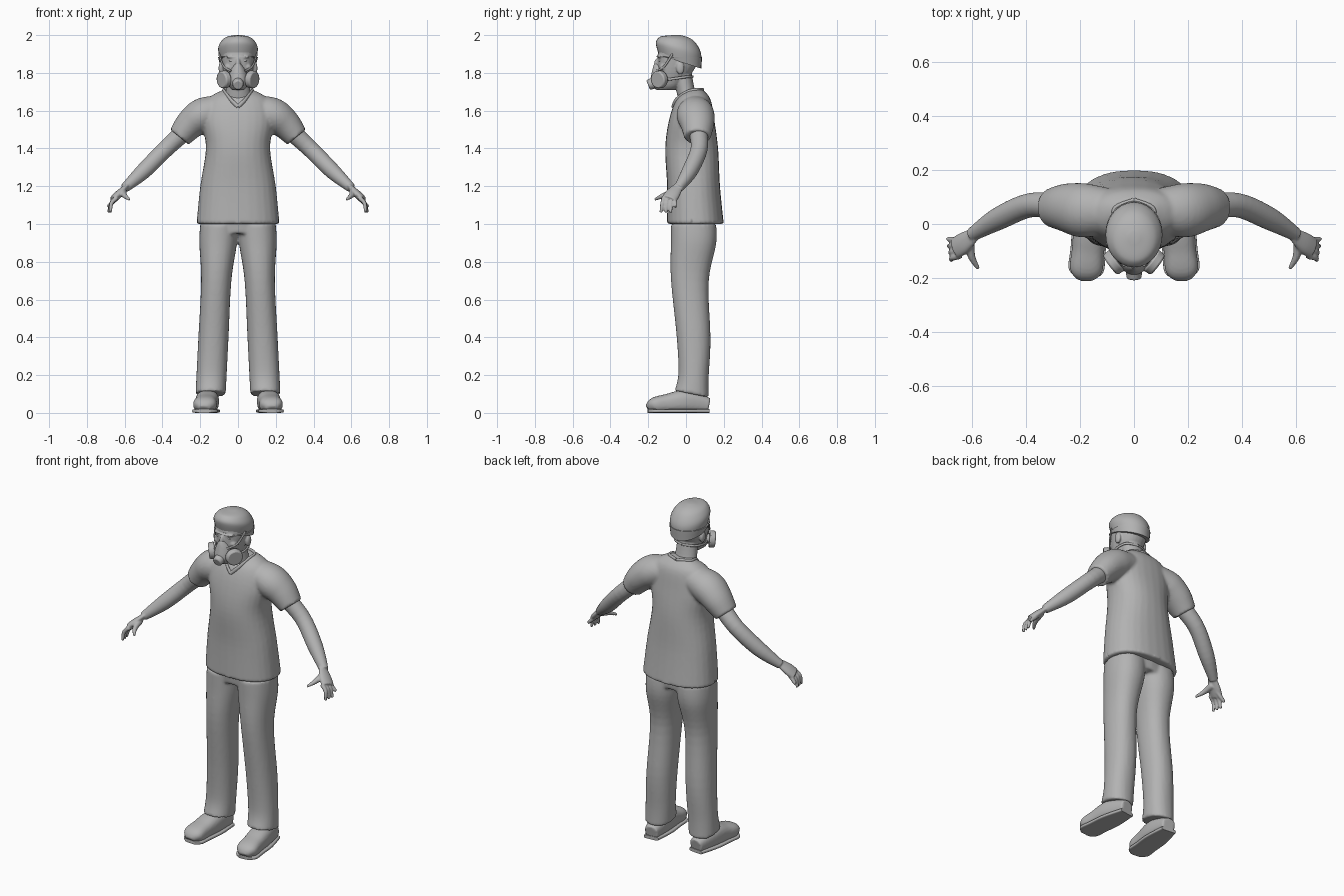
import bpy, bmesh, math
from mathutils import Vector, Matrix

if "Cube" in bpy.data.objects:
    bpy.data.objects.remove(bpy.data.objects["Cube"])

GREY = (.45, .45, .45, 1)
mat = bpy.data.materials.new("plain_grey")
mat.use_nodes = True
mat.diffuse_color = GREY
mat.node_tree.nodes["Principled BSDF"].inputs["Base Color"].default_value = GREY

ACROSS, ALONG, UP = Vector((1, 0, 0)), Vector((0, 1, 0)), Vector((0, 0, 1))
SIDES = {"left": 1, "right": -1}


def smooth_rings(rings, steps=5):
    """Pass a smooth curve through the control rings."""
    result, last = [], len(rings) - 1
    for i in range(last):
        before, start, end, after = (rings[min(max(k, 0), last)] for k in range(i - 1, i + 3))
        for step in range(steps):
            t = step / steps
            ring = []
            for a, b, c, d in zip(before, start, end, after):
                leave, arrive = (c - a) / 2, (d - b) / 2
                bend = 3 * (c - b) - 2 * leave - arrive
                twist = leave + arrive - 2 * (c - b)
                ring.append(b + t * (leave + t * (bend + t * twist)))
            result.append(ring)
    return result + [rings[-1]]


def signed_power(value, power):
    return math.copysign(abs(value) ** (2 / power), value)


def loft(bm, rings, side=1, ref=None, power=2, tilt=0, segments=28):
    """Skin rings (x, y, z, radius, radius): level, or square to the path when ref is given."""
    rings = smooth_rings(rings)
    last, loops = len(rings) - 1, []
    for i, (x, y, z, wide, deep) in enumerate(rings):
        u, v = ACROSS, ALONG
        if ref:
            path = Vector(rings[min(i + 1, last)][:3]) - Vector(rings[max(i - 1, 0)][:3])
            path.normalize()
            u = (ref - path * path.dot(ref)).normalized()
            v = path.cross(u)
        loop = []
        for k in range(segments):
            angle = math.tau * k / segments
            p = Vector((x, y, z))
            p += u * wide * signed_power(math.cos(angle), power)
            p += v * deep * signed_power(math.sin(angle), power)
            p.z += tilt * (p.y - y) * (1 - i / last)
            p.x *= side
            loop.append(bm.verts.new(p))
        loops.append(loop)
    for lower, upper in zip(loops, loops[1:]):
        for k in range(segments):
            bm.faces.new((lower[k], lower[k - 1], upper[k - 1], upper[k]))
    bm.faces.new(loops[0])
    bm.faces.new(loops[-1])


def column(bm, *rings, x_at=lambda z: 0, **options):
    """Upright form from rings (z, y, half width, half depth)."""
    loft(bm, [(x_at(z), y, z, wide, deep) for z, y, wide, deep in rings], **options)


def limb(bm, side, *rings, flat=1, ref=ALONG):
    """Tapering tube from rings (x, y, z, radius)."""
    loft(bm, [(x, y, z, r, r * flat) for x, y, z, r in rings], side, ref)


def strand(bm, radius, *points):
    """Even cord, made on both sides."""
    for side in SIDES.values():
        limb(bm, side, *[(*p, radius) for p in points], ref=UP, flat=.7)


def ball(bm, pos, radii):
    bmesh.ops.create_uvsphere(bm, u_segments=20, v_segments=12, radius=1,
                              matrix=Matrix.Translation(pos) @ Matrix.Diagonal((*radii, 1)))


def drum(bm, pos, axis, radius, depth, taper=1):
    turn = Vector(axis).to_track_quat('Z', 'Y').to_matrix().to_4x4()
    bmesh.ops.create_cone(bm, cap_ends=True, segments=28, radius1=radius, radius2=radius * taper,
                          depth=depth, matrix=Matrix.Translation(pos) @ turn)


def finish(bm, name, voxel=0, bevel=0):
    """Turn the mesh into an object, fusing or bevelling it when asked."""
    bmesh.ops.recalc_face_normals(bm, faces=bm.faces)
    mesh = bpy.data.meshes.new(name)
    bm.to_mesh(mesh)
    bm.free()
    mesh.materials.append(mat)
    mesh.shade_smooth()
    mesh.set_sharp_from_angle(angle=math.radians(45))
    ob = bpy.data.objects.new(name, mesh)
    bpy.context.scene.collection.objects.link(ob)
    if voxel:
        fuse = ob.modifiers.new("fuse", 'REMESH')
        fuse.mode, fuse.voxel_size, fuse.use_smooth_shade = 'VOXEL', voxel, True
        soften = ob.modifiers.new("soften", 'SMOOTH')
        soften.factor, soften.iterations = .5, 3
    if bevel:
        edge = ob.modifiers.new("bevel", 'BEVEL')
        edge.width, edge.segments = bevel, 2
    return ob


# Shirt: torso and short sleeves fused together
bm = bmesh.new()
column(bm, (1, .05, .22, .15), (1.2, .04, .2, .14), (1.4, .03, .17, .14), (1.55, .03, .19, .12),
       (1.66, .04, .16, .09), (1.71, .05, .08, .04), power=2.3)
for side in SIDES.values():
    limb(bm, side, (.08, .05, 1.61, .08), (.18, .05, 1.58, .1), (.25, .06, 1.53, .09),
         (.31, .06, 1.46, .07), flat=.9)
shirt = finish(bm, "shirt", voxel=.009)

# Hem slits at the sides of the shirt
for label, side in SIDES.items():
    bm = bmesh.new()
    drum(bm, (side * .22, .03, 1), UP, .02, .1, taper=.05)
    cutter = finish(bm, label + "_slit_cutter")
    cutter.hide_render = cutter.hide_viewport = True
    slit = shirt.modifiers.new("slit", 'BOOLEAN')
    slit.operation, slit.object = 'DIFFERENCE', cutter

# V-neck collar band
bm = bmesh.new()
strand(bm, .01, (0, -.07, 1.62), (.04, -.05, 1.66), (.07, .01, 1.7), (.07, .06, 1.71), (0, .09, 1.71))
finish(bm, "collar")

# Trousers: hips and two legs
bm = bmesh.new()
column(bm, (.95, .04, .17, .11), (1.05, .04, .2, .12))
for side in SIDES.values():
    column(bm, (.1, .03, .08, .09), (.2, .04, .08, .08), (.4, .04, .08, .09), (.7, .02, .08, .1),
           (.9, .04, .1, .12), (1, .04, .1, .12),
           x_at=lambda z: .15 - z / 20, side=side, tilt=-.2, power=2.2)
finish(bm, "trousers", voxel=.009)

# Shoes with flat soles, toes turned out: stations (y, half width, half height)
foot = [(.12, .04, .04), (0, .06, .06), (-.1, .06, .05), (-.17, .06, .04), (-.2, .03, .02)]
for label, side in SIDES.items():
    bm = bmesh.new()
    loft(bm, [(.16 - y / 10, y, high, wide, high) for y, wide, high in foot], side, ACROSS, power=2.5)
    finish(bm, label + "_shoe", voxel=.007)
    bm = bmesh.new()
    loft(bm, [(.16 - y / 10, y, .01, wide + .005, .01) for y, wide, high in foot], side, ACROSS, power=5)
    finish(bm, label + "_sole")

# Bare arms with palm, spread fingers and thumb
for label, side in SIDES.items():
    bm = bmesh.new()
    limb(bm, side, (.26, .06, 1.51, .05), (.38, .07, 1.4, .045), (.5, .02, 1.28, .042),
         (.6, -.04, 1.19, .025))
    limb(bm, side, (.59, -.04, 1.2, .026), (.63, -.07, 1.16, .04), (.66, -.09, 1.13, .04), flat=.5)
    for k in range(4):
        base, tip = -.06 - k * .019, -.055 - k * .026
        limb(bm, side, (.64, base, 1.14, .012), (.67, (base + tip) / 2, 1.11, .011),
             (.69 - k * .005, tip, 1.06 if k else 1.09, .008))
    limb(bm, side, (.61, -.06, 1.17, .02), (.6, -.12, 1.15, .014), (.575, -.165, 1.13, .007), ref=ACROSS)
    finish(bm, label + "_arm", voxel=.005)

# Head, neck, nose, ears, brows and cheeks
bm = bmesh.new()
column(bm, (1.6, .03, .08, .06), (1.7, 0, .065, .05), (1.8, -.02, .06, .05))
column(bm, (1.71, -.09, .03, .03), (1.74, -.08, .055, .06), (1.83, -.05, .083, .1),
       (1.92, -.04, .09, .105), (1.97, -.04, .06, .07), power=2.2)
ball(bm, (0, -.15, 1.84), (.014, .02, .04))
for side in SIDES.values():
    ball(bm, (side * .09, -.03, 1.825), (.013, .022, .034))
    ball(bm, (side * .036, -.136, 1.885), (.026, .014, .008))
    ball(bm, (side * .048, -.118, 1.83), (.024, .022, .02))
finish(bm, "head", voxel=.005)

# Eyes
bm = bmesh.new()
for side in SIDES.values():
    ball(bm, (side * .033, -.136, 1.865), (.014, .009, .007))
finish(bm, "eyes")

# Cloth cap, lower at the back, with a turned band
bm = bmesh.new()
column(bm, (1.87, -.035, .096, .112), (1.93, -.04, .105, .12), (1.97, -.045, .087, .1),
       (1.99, -.05, .06, .07), (2, -.05, .02, .02), tilt=-.32)
column(bm, (1.86, -.035, .1, .116), (1.885, -.036, .106, .121), tilt=-.32)
finish(bm, "cap")

# Respirator facepiece
bm = bmesh.new()
column(bm, (1.71, -.12, .034, .04), (1.75, -.125, .056, .063), (1.81, -.13, .042, .05),
       (1.85, -.145, .014, .024))
finish(bm, "mask_facepiece", voxel=.006)

# Exhale valve, filter canisters and their connectors
bm = bmesh.new()
drum(bm, (0, -.18, 1.743), (0, -1, -.4), .032, .044, taper=.85)
for side in SIDES.values():
    outward = (side * .8, -.6, -.1)
    drum(bm, (side * .075, -.142, 1.765), outward, .048, .034, taper=.94)
    drum(bm, (side * .056, -.13, 1.768), outward, .026, .04)
finish(bm, "mask_filters", bevel=.007)

# Head straps: around the neck and up under the cap
bm = bmesh.new()
strand(bm, .007, (.05, -.13, 1.76), (.08, -.06, 1.77), (.066, .01, 1.78), (0, .035, 1.78))
strand(bm, .006, (.036, -.155, 1.81), (.076, -.115, 1.835), (.1, -.072, 1.9))
finish(bm, "mask_straps")
